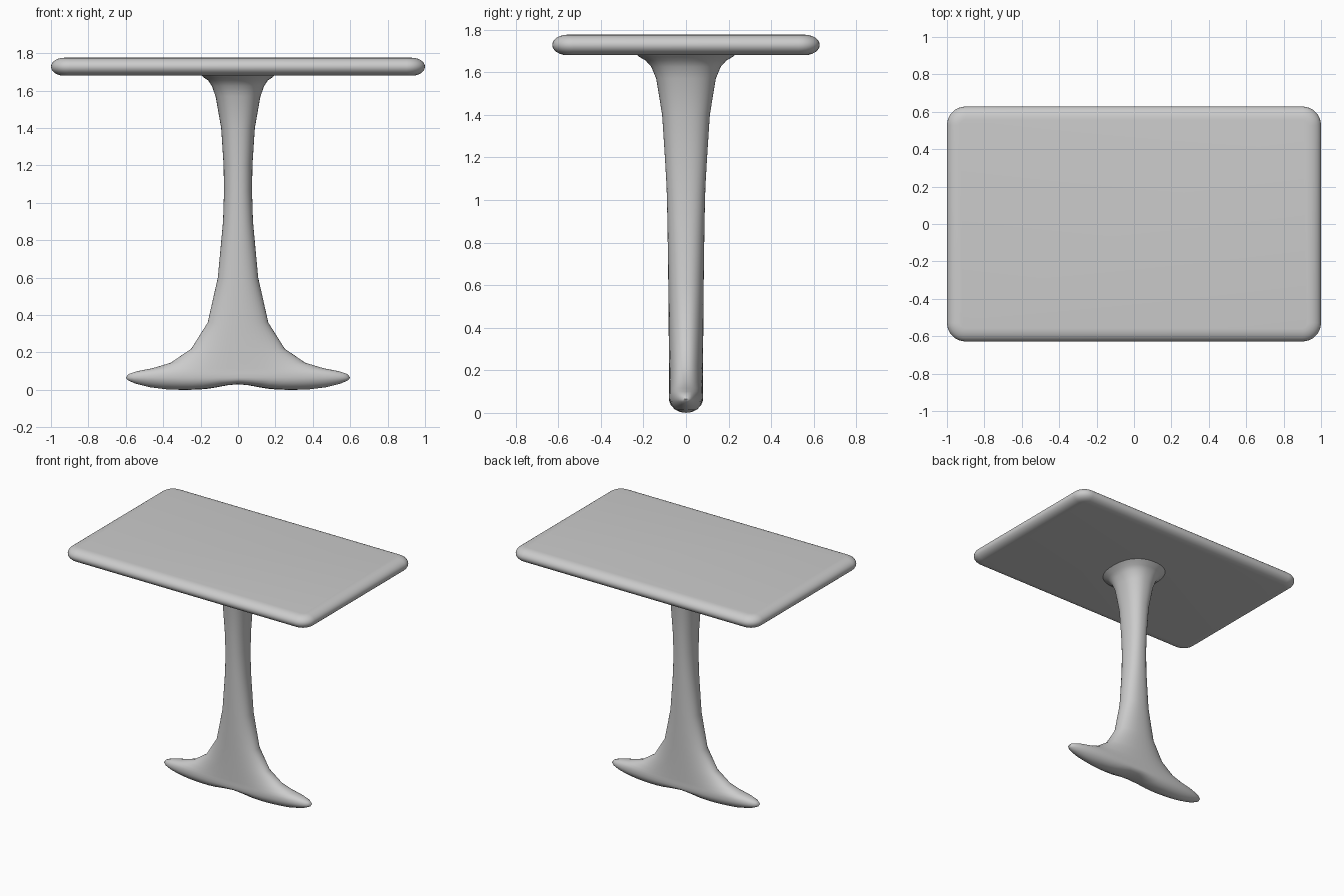
import bpy, bmesh
from math import sin, cos, pi, exp, copysign

cube = bpy.data.objects.get("Cube")
if cube:
    bpy.data.objects.remove(cube, do_unlink=True)

grey = bpy.data.materials.new("plain_grey")
grey.use_nodes = True
grey.diffuse_color = (0.6, 0.6, 0.6, 1)
grey.node_tree.nodes["Principled BSDF"].inputs["Base Color"].default_value = (0.6, 0.6, 0.6, 1)


def loft(name, rings, cap_start, cap_end):
    """Skin a stack of closed rings with equal point counts."""
    bm = bmesh.new()
    loops = [[bm.verts.new(p) for p in ring] for ring in rings]
    for a, b in zip(loops, loops[1:]):
        for i in range(len(a)):
            j = (i + 1) % len(a)
            bm.faces.new((a[i], a[j], b[j], b[i]))
    if cap_start:
        bm.faces.new(loops[0][::-1])
    if cap_end:
        bm.faces.new(loops[-1])
    bmesh.ops.remove_doubles(bm, verts=bm.verts, dist=0.0001)
    bmesh.ops.recalc_face_normals(bm, faces=bm.faces)
    mesh = bpy.data.meshes.new(name)
    bm.to_mesh(mesh)
    bm.free()
    mesh.materials.append(grey)
    obj = bpy.data.objects.new(name, mesh)
    bpy.context.collection.objects.link(obj)
    bpy.ops.object.select_all(action="DESELECT")
    obj.select_set(True)
    bpy.context.view_layer.objects.active = obj
    bpy.ops.object.shade_smooth_by_angle(angle=pi / 3)
    return obj


def rounded_rectangle(half_x, half_y, radius, z, steps=8):
    points = []
    for k, (sx, sy) in enumerate(((1, 1), (-1, 1), (-1, -1), (1, -1))):
        for i in range(steps + 1):
            a = (k + i / steps) * pi / 2
            points.append((sx * (half_x - radius) + radius * cos(a),
                           sy * (half_y - radius) + radius * sin(a), z))
    return points


def pedestal_ring(z, half_x, half_y, count=48, power=2.3):
    """Soft oval, with the underside arched up between the two feet."""
    points = []
    for i in range(count):
        a = 2 * pi * i / count
        c, s = cos(a), sin(a)
        x = half_x * copysign(abs(c) ** (2 / power), c)
        y = half_y * copysign(abs(s) ** (2 / power), s)
        lift = 0.03 * max(0, 1 - z / 0.06) * exp(-(x / 0.13) ** 2)
        points.append((x, y, z + lift))
    return points


# Tabletop: rounded slab with a soft elliptical rim
rim = []
for i in range(13):
    a = -pi / 2 + pi * i / 12
    inset = 0.07 * (1 - cos(a))
    rim.append(rounded_rectangle(1 - inset, 0.628 - inset, 0.1 - inset,
                                 1.728 + 0.048 * sin(a)))
loft("tabletop", rim, True, True)

# Pedestal: column flaring into the top and spreading into two feet
# (height, half width, half depth)
profile = [
    (0.0, 0.30, 0.0), (0.003, 0.38, 0.032), (0.014, 0.47, 0.056),
    (0.034, 0.55, 0.073), (0.052, 0.59, 0.079), (0.066, 0.60, 0.081),
    (0.085, 0.585, 0.081), (0.10, 0.54, 0.08), (0.115, 0.46, 0.08),
    (0.145, 0.36, 0.08), (0.22, 0.25, 0.08), (0.36, 0.162, 0.081),
    (0.60, 0.108, 0.083), (0.90, 0.08, 0.087), (1.06, 0.075, 0.091),
    (1.20, 0.077, 0.099), (1.40, 0.09, 0.112), (1.57, 0.12, 0.14),
    (1.625, 0.14, 0.163), (1.655, 0.16, 0.19), (1.672, 0.185, 0.22),
    (1.69, 0.205, 0.24),
]
loft("pedestal", [pedestal_ring(*row) for row in profile], False, True)
